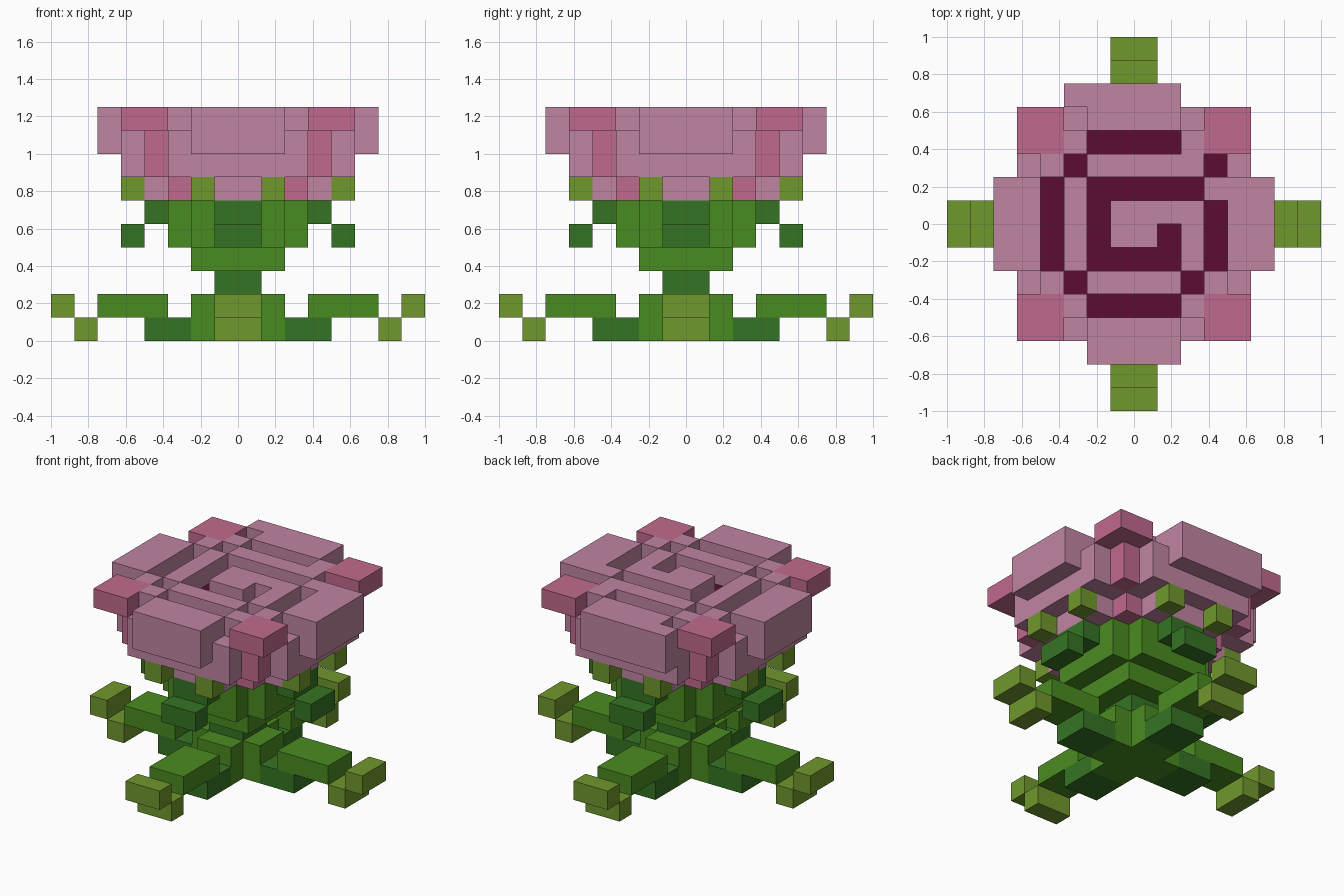
import bpy
import bmesh
from mathutils import Vector

UNIT = 0.125  # edge of one block

if "Cube" in bpy.data.objects:
    bpy.data.objects.remove(bpy.data.objects["Cube"], do_unlink=True)


def linear(c):
    c /= 255
    return c / 12.92 if c <= 0.04045 else ((c + 0.055) / 1.055) ** 2.4


def make_material(name, rgb):
    mat = bpy.data.materials.new(name)
    colour = (*[linear(c) for c in rgb], 1)
    mat.use_nodes = True
    mat.diffuse_color = colour
    bsdf = next(n for n in mat.node_tree.nodes if n.type == "BSDF_PRINCIPLED")
    bsdf.inputs["Base Color"].default_value = colour
    bsdf.inputs["Roughness"].default_value = 0.9
    return mat


pink = make_material("petal_pink", (192, 132, 162))
rose = make_material("deep_rose", (192, 106, 142))
maroon = make_material("maroon", (93, 12, 50))
olive = make_material("olive_green", (113, 151, 45))
green = make_material("leaf_green", (74, 139, 33))
dark = make_material("dark_green", (53, 116, 35))

part_material = {}
cells = {}  # block position -> part name


def box(part, mat, x, y, z):
    """Fill a range of blocks; later boxes replace earlier ones."""
    part_material[part] = mat
    for i in range(*x):
        for j in range(*y):
            for k in range(*z):
                cells[i, j, k] = part


def around(part, mat, x, y, z):
    """Fill a range of blocks and its three quarter turns about the stem."""
    for _ in range(4):
        box(part, mat, x, y, z)
        x, y = (-y[1], -y[0]), x


# Base and the four spreading leaves
around("base", green, (-2, 2), (-1, 1), (0, 2))
around("leaf_roots", dark, (2, 4), (-1, 1), (0, 1))
around("leaves", green, (3, 6), (-1, 1), (1, 2))
around("leaf_tips", olive, (6, 7), (-1, 1), (0, 1))
around("leaf_tips", olive, (7, 8), (-1, 1), (1, 2))

# Stem, calyx and drooping sepals
box("stem", dark, (-1, 1), (-1, 1), (2, 3))
box("calyx", green, (-2, 2), (-2, 2), (3, 4))
around("calyx", green, (-3, 3), (-2, 2), (4, 6))
around("sepals", dark, (3, 4), (-1, 1), (5, 6))
around("sepals", dark, (4, 5), (-1, 1), (4, 5))

# Bloom, widening upwards
around("bloom", pink, (-4, 4), (-2, 2), (6, 7))
around("bloom", pink, (-5, 5), (-3, 3), (7, 9))
around("bloom", pink, (-4, 4), (-3, 3), (9, 10))
around("outer_petals", pink, (4, 6), (-2, 2), (9, 10))
around("outer_petals", pink, (5, 6), (-2, 2), (8, 9))
box("outer_petals", pink, (-3, -2), (5, 6), (8, 10))

# Rose corner petals, stepping outwards
around("corner_petals", rose, (2, 3), (2, 3), (6, 7))
around("corner_petals", rose, (3, 4), (3, 4), (7, 9))
around("corner_petals", rose, (3, 5), (3, 5), (9, 10))

# Small hanging buds under the bloom
for side in (-2, 1):
    around("hanging_buds", olive, (4, 5), (side, side + 1), (6, 7))

# Spiral grooves sunk into the top of the bloom
grooves = [
    ((-2, 2), (3, 4)), ((-3, -2), (2, 3)), ((3, 4), (2, 3)),
    ((-4, -3), (-2, 2)), ((-2, 3), (1, 2)), ((-2, -1), (-2, 1)),
    ((-1, 2), (-2, -1)), ((1, 2), (-1, 0)), ((3, 4), (-2, 1)),
    ((-3, -2), (-3, -2)), ((2, 3), (-3, -2)), ((-2, 2), (-4, -3)),
]
for x, y in grooves:
    x = (x[0], max(x[1], x[0] + 1))
    y = (y[0], max(y[1], y[0] + 1))
    box("groove_floor", maroon, x, y, (8, 9))
    for i in range(*x):
        for j in range(*y):
            cells.pop((i, j, 9), None)


def build(part):
    """Make one mesh from the exposed block sides of a part."""
    bm = bmesh.new()
    for pos in [p for p, name in cells.items() if name == part]:
        centre = Vector(pos) + Vector((0.5, 0.5, 0.5))
        for axis in range(3):
            for sign in (-1, 1):
                step = [0, 0, 0]
                step[axis] = sign
                if tuple(a + b for a, b in zip(pos, step)) in cells:
                    continue
                n = Vector(step)
                u = Vector([float(a == (axis + 1) % 3) for a in range(3)])
                v = n.cross(u)
                mid = centre + n / 2
                corners = [mid - (u + v) / 2, mid + (u - v) / 2,
                           mid + (u + v) / 2, mid - (u - v) / 2]
                bm.faces.new([bm.verts.new(c * UNIT) for c in corners])
    bmesh.ops.remove_doubles(bm, verts=bm.verts, dist=UNIT / 100)
    mesh = bpy.data.meshes.new(part)
    bm.to_mesh(mesh)
    bm.free()
    mesh.materials.append(part_material[part])
    bpy.context.collection.objects.link(bpy.data.objects.new(part, mesh))


for part in part_material:
    build(part)
